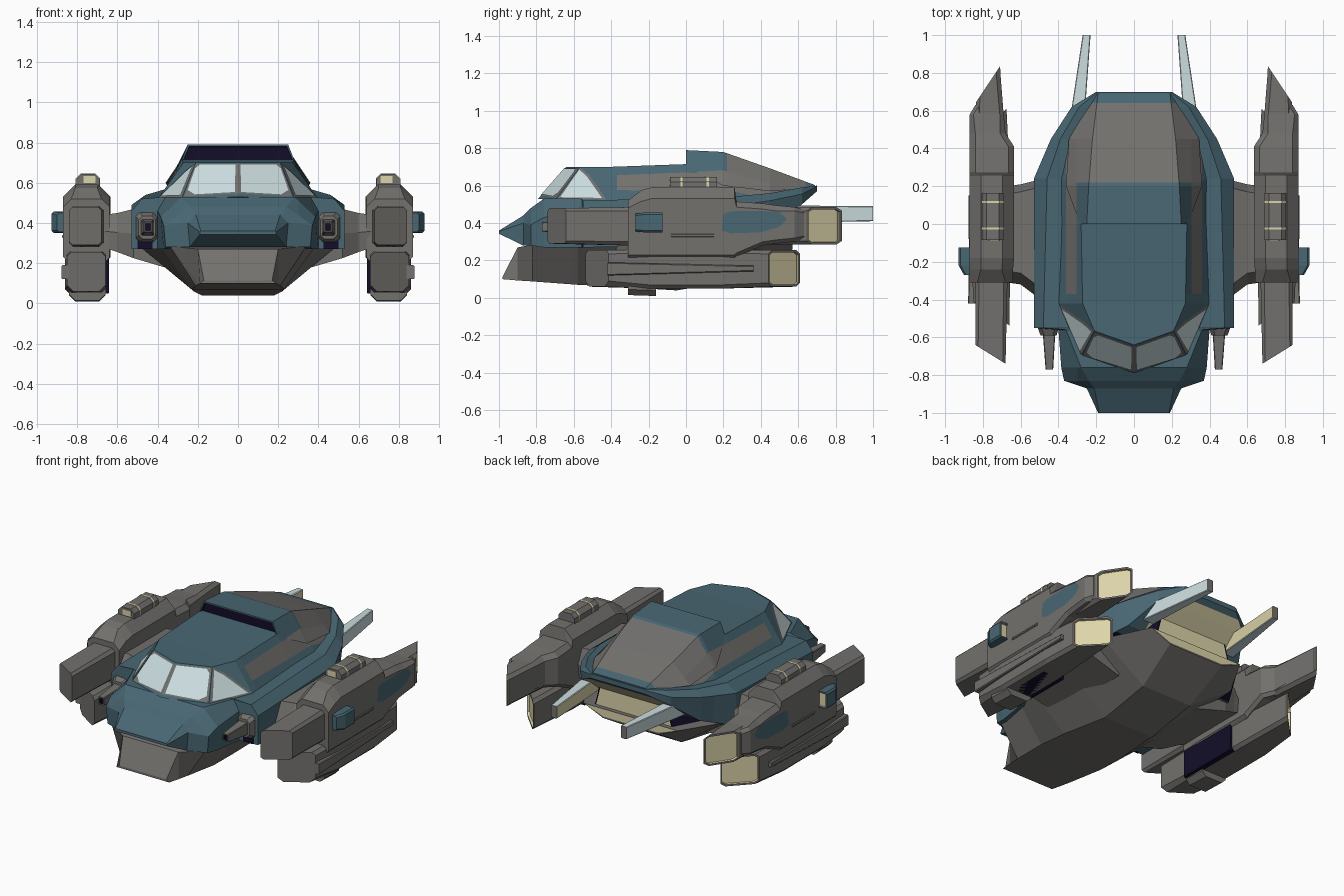
import bpy, bmesh, math
from mathutils import Vector

if "Cube" in bpy.data.objects:
    bpy.data.objects.remove(bpy.data.objects["Cube"])


def material(name, rgb):
    m = bpy.data.materials.new(name)
    m.diffuse_color = (*rgb, 1)
    m.use_nodes = True
    m.node_tree.nodes["Principled BSDF"].inputs["Base Color"].default_value = m.diffuse_color
    return m


MATS = [material("hull_grey", (0.17, 0.165, 0.155)),
        material("hull_blue", (0.065, 0.135, 0.17)),
        material("pale_glass", (0.60, 0.72, 0.74)),
        material("glow_tan", (0.72, 0.66, 0.40)),
        material("dark_navy", (0.006, 0.004, 0.022))]
GREY, BLUE, GLASS, TAN, DARK = range(5)


def finish(bm, name, mirror):
    me = bpy.data.meshes.new(name)
    bm.to_mesh(me)
    bm.free()
    for m in MATS:
        me.materials.append(m)
    ob = bpy.data.objects.new(name, me)
    bpy.context.collection.objects.link(ob)
    if mirror:
        ob.modifiers.new("mirror", 'MIRROR').use_mirror_merge = False
    return ob


def loft(name, rings, mat, mirror=False, front=None, back=None, cuts=(), rule=None):
    """Skin rings of points; front/back = (colour, rim, depth) recess the end caps."""
    bm = bmesh.new()
    vs = [[bm.verts.new(p) for p in r] for r in rings]
    n = len(vs[0])
    for a, b in zip(vs, vs[1:]):
        for i in range(n):
            bm.faces.new((a[i], a[(i + 1) % n], b[(i + 1) % n], b[i]))
    caps = [bm.faces.new(vs[0]), bm.faces.new(vs[-1])]
    bmesh.ops.recalc_face_normals(bm, faces=bm.faces)
    for f in bm.faces:
        f.material_index = mat
    for cap, spec in zip(caps, (front, back)):
        if spec:
            colour, rim, depth = spec
            bmesh.ops.inset_individual(bm, faces=[cap], thickness=rim)
            cap.material_index = colour
            if depth:
                bmesh.ops.inset_individual(bm, faces=[cap], thickness=0.001, depth=-depth)
    if cuts:
        bmesh.ops.remove_doubles(bm, verts=bm.verts, dist=0.0005)
    for co, no in cuts:
        bmesh.ops.bisect_plane(bm, geom=bm.verts[:] + bm.edges[:] + bm.faces[:],
                               plane_co=co, plane_no=no)
    if rule:
        bm.normal_update()
        for f in bm.faces:
            k = rule(f.calc_center_median(), f.normal)
            if k is not None:
                f.material_index = k
    return finish(bm, name, mirror)


def ring(y, x0, x1, z0, z1, top=0.02, low=0.02, slant=0.0):
    """Chamfered rectangle across y; slant skews it along y with x."""
    pts = [(x0 + low, z0), (x1 - low, z0), (x1, z0 + low), (x1, z1 - top),
           (x1 - top, z1), (x0 + top, z1), (x0, z1 - top), (x0, z0 + low)]
    return [(x, y + slant * (x - (x0 + x1) / 2), z) for x, z in pts]


def sym(y, half):
    """Full cross-section from its right half."""
    return [(x, y, z) for x, z in half] + [(-x, y, z) for x, z in reversed(half)]


def box(name, x, y, z, mat, c=0.004, **kw):
    return loft(name, [ring(v, *x, *z, c, c) for v in y], mat, True, **kw)


def plate(name, pts, mat, off):
    """Thin mirrored panel raised off the surface."""
    bm = bmesh.new()
    p = [Vector(q) for q in pts]
    n = (p[1] - p[0]).cross(p[-1] - p[0]).normalized()
    bm.faces.new([bm.verts.new(q + n * off) for q in p])
    for f in bm.faces:
        f.material_index = mat
    return finish(bm, name, True)


# Blue main deck: nose, shoulders and tapering tail with glowing underside
deck = [(-1.0, (.185, .36), (.19, .355), (.19, .343)),
        (-.87, (.21, .44), (.25, .40), (.24, .28)),
        (-.83, (.24, .48), (.37, .39), (.36, .28)),
        (-.76, (.28, .53), (.385, .43), (.37, .27)),
        (-.56, (.36, .53), (.40, .46), (.40, .27)),
        (-.55, (.48, .52), (.53, .46), (.53, .27)),
        (.24, (.46, .54), (.53, .49), (.53, .28)),
        (.45, (.39, .56), (.44, .52), (.42, .36)),
        (.62, (.29, .59), (.33, .555), (.32, .50)),
        (.70, (.19, .60), (.20, .595), (.20, .57))]


def deck_rule(c, n):
    if n.z < -0.3 and c.y > 0.2:
        inside = c.y < 0.66 and abs(c.x) < 0.31
        return DARK if c.y < 0.38 else TAN if inside else BLUE


loft("main_deck", [sym(y, h) for y, *h in deck], BLUE, rule=deck_rule,
     cuts=[((s * .30, 0, 0), (1, 0, 0)) for s in (-1, 1)] +
          [((0, .38, 0), (0, 1, 0)), ((0, .67, 0), (0, 1, 0))])

# Grey roof stripes: cut lines and colour rule shared by cabin and hood
stripe_cuts = [((s * x, 0, 0), (1, 0, 0)) for s in (-1, 1) for x in (.305, .36)]
stripe_cuts += [((0, y, 0), (0, 1, 0)) for y in (-.37, .22, .64)]
stripe_cuts += [((s * .36, .42, 0), (s * .22, .09, 0)) for s in (-1, 1)]


def stripe_rule(c, n):
    x = abs(c.x)
    if n.y < -0.9 or not -.37 < c.y < .64 or x > .36 or n.z < 0:
        return None
    if (x - .36) * .22 + (c.y - .42) * .09 > 0:
        return None
    return GREY if x > .305 or c.y > .22 else None


# Cabin: base and roof outlines (window faces kept planar)
base = [(.0, -.79, .53), (.28, -.70, .52), (.40, -.42, .52), (.39, 0, .52),
        (.39, .24, .53), (.35, .45, .54), (.19, .68, .575)]
roof = [(.0, -.64, .70), (.21, -.566, .70), (.272, -.42, .70), (.28, 0, .715),
        (.26, .20, .72), (.22, .45, .66), (.185, .67, .597)]
flip = lambda p: (-p[0], p[1], p[2])
loft("cabin", [[b, t, flip(t), flip(b)] for b, t in zip(base, roof)], BLUE,
     cuts=stripe_cuts, rule=stripe_rule)

# Roof hood with dark forward scoop
hood = [(0, (.25, .79), (.285, .70)), (.20, (.24, .78), (.36, .60)),
        (.45, (.22, .692), (.345, .57)), (.69, (.19, .603), (.20, .59))]
loft("roof_hood", [sym(y, h) for y, *h in hood], BLUE, front=(DARK, .012, .02),
     cuts=stripe_cuts, rule=stripe_rule)


# Windows with grey frames, placed on the cabin faces
def on_cabin(i, u, v):
    low = Vector(base[i]).lerp(Vector(base[i + 1]), u)
    return low.lerp(Vector(roof[i]).lerp(Vector(roof[i + 1]), u), v)


for label, i, frame, pane in (
        ("front", 0, [(0, .09), (.96, .06), (.99, .5), (.98, .96), (0, .95)],
         [(.05, .12), (.78, .09), (.94, .22), (.95, .82), (.87, .93), (.05, .92)]),
        ("side", 1, [(.02, .04), (.98, .03), (.45, .76), (.02, .97)],
         [(.07, .08), (.90, .06), (.42, .70), (.07, .90)])):
    plate(label + "_window_frame", [on_cabin(i, *q) for q in frame], GREY, .003)
    plate(label + "_window", [on_cabin(i, *q) for q in pane], GLASS, .007)

# Grey belly and rear engine
belly = [(-.98, (.17, .115), (.19, .10)), (-.90, (.20, .27), (.20, .093)),
         (-.82, (.34, .285), (.21, .088)), (-.58, (.39, .29), (.23, .07)),
         (-.38, (.51, .30), (.22, .06)), (-.05, (.52, .31), (.18, .04)),
         (.30, (.49, .31), (.18, .10)), (.57, (.34, .32), (.20, .26))]
loft("belly", [sym(y, h) for y, *h in belly], GREY, back=(TAN, .01, 0))
loft("rear_engine", [sym(.2, [(.36, .48), (.44, .29)]), sym(.54, [(.24, .47), (.28, .31)])],
     DARK, back=(TAN, .012, 0))

# Wing roots joining the hull to the nacelles
loft("wing_root", [[(x, a, z0), (x, b, z0), (x, b + .01, (z0 + z1) / 2), (x, b - .03, z1),
                    (x, a + .05, z1), (x, a - .01, (z0 + z1) / 2)] for x, a, b, z0, z1 in
                   ((.30, -.36, .22, .16, .48), (.52, -.37, .22, .225, .47),
                    (.60, -.31, .20, .255, .45), (.67, -.30, .19, .28, .44))], GREY, True)

# Nacelle body
loft("nacelle_body", [ring(-.31, .64, .87, .21, .52, .04), ring(-.24, .64, .87, .21, .575, .06),
                      ring(-.18, .635, .87, .21, .592, .06), ring(.26, .635, .87, .21, .592, .06),
                      ring(.27, .635, .87, .22, .515, .03), ring(.41, .635, .87, .28, .505, .03),
                      ring(.48, .68, .87, .29, .495, .03), ring(.58, .69, .87, .30, .485, .02),
                      ring(.63, .70, .84, .31, .475, .02)], GREY, True)

# Upper and lower engine barrels with slanted ends
loft("upper_barrel", [ring(-.69, .68, .84, .29, .48, .015, .015, .62),
                      ring(-.30, .67, .84, .28, .485), ring(.45, .68, .84, .285, .485),
                      ring(.74, .71, .836, .285, .485, .02, .02, -1.5)],
     GREY, True, back=(TAN, .012, .015))
loft("lower_barrel", [ring(-.475, .66, .85, .06, .255, .02, .03, .65),
                      ring(-.20, .655, .86, .05, .26), ring(.20, .655, .86, .05, .26),
                      ring(.525, .675, .84, .06, .255, .02, .02, -1.03)],
     GREY, True, back=(TAN, .012, .015))
box("nacelle_core", (.642, .80), (-.305, .12), (.05, .30), DARK)

# Nacelle fittings
loft("keel_block", [ring(-.31, .66, .84, .015, .20, .01, .03),
                    ring(-.16, .66, .84, .01, .20, .01, .03)], GREY, True)
loft("side_rail", [ring(-.42, .83, .878, .12, .19, .005, .005),
                   ring(.36, .83, .868, .142, .172, .005, .005)], GREY, True)
box("upper_rail", (.86, .875), (-.08, .15), (.325, .342), GREY)
box("top_pod", (.69, .805), (-.085, .165), (.56, .645), GREY, .025)
box("pod_lamp", (.71, .77), (-.09, -.08), (.598, .635), TAN)
for y in (-.03, .11):
    box("pod_light_strip", (.687, .808), (y, y + .012), (.56, .647), TAN, .025)
loft("side_intake", [ring(-.27, .84, .90, .355, .45, .01, .01),
                     ring(-.22, .84, .928, .35, .457, .01, .01),
                     ring(-.125, .84, .928, .35, .457, .01, .01)],
     BLUE, True, back=(TAN, .01, .01))
plate("side_marking", [(.8705, y, z) for y, z in
                       ((.19, .36), (.24, .345), (.40, .35), (.50, .38), (.54, .42),
                        (.50, .46), (.40, .465), (.24, .463), (.20, .45))], BLUE, .002)

# Nose guns
loft("gun_mount", [ring(-.59, .41, .495, .32, .435), ring(-.52, .39, .52, .29, .47)], GREY, True)
loft("gun", [ring(-.77, .428, .468, .355, .405, .004, .004),
             ring(-.55, .415, .485, .335, .42, .004, .004)], GREY, True, front=(DARK, .008, .02))
box("gun_recess", (.41, .50), (-.558, -.54), (.27, .325), DARK)

# Tail booms with glowing inner sides
loft("tail_boom", [ring(.45, .27, .355, .40, .495, .004, .004),
                   ring(1.0, .23, .272, .41, .49, .004, .004)], GLASS, True,
     rule=lambda c, n: TAN if n.x < -.8 else GREY if n.y > .9 else None)
